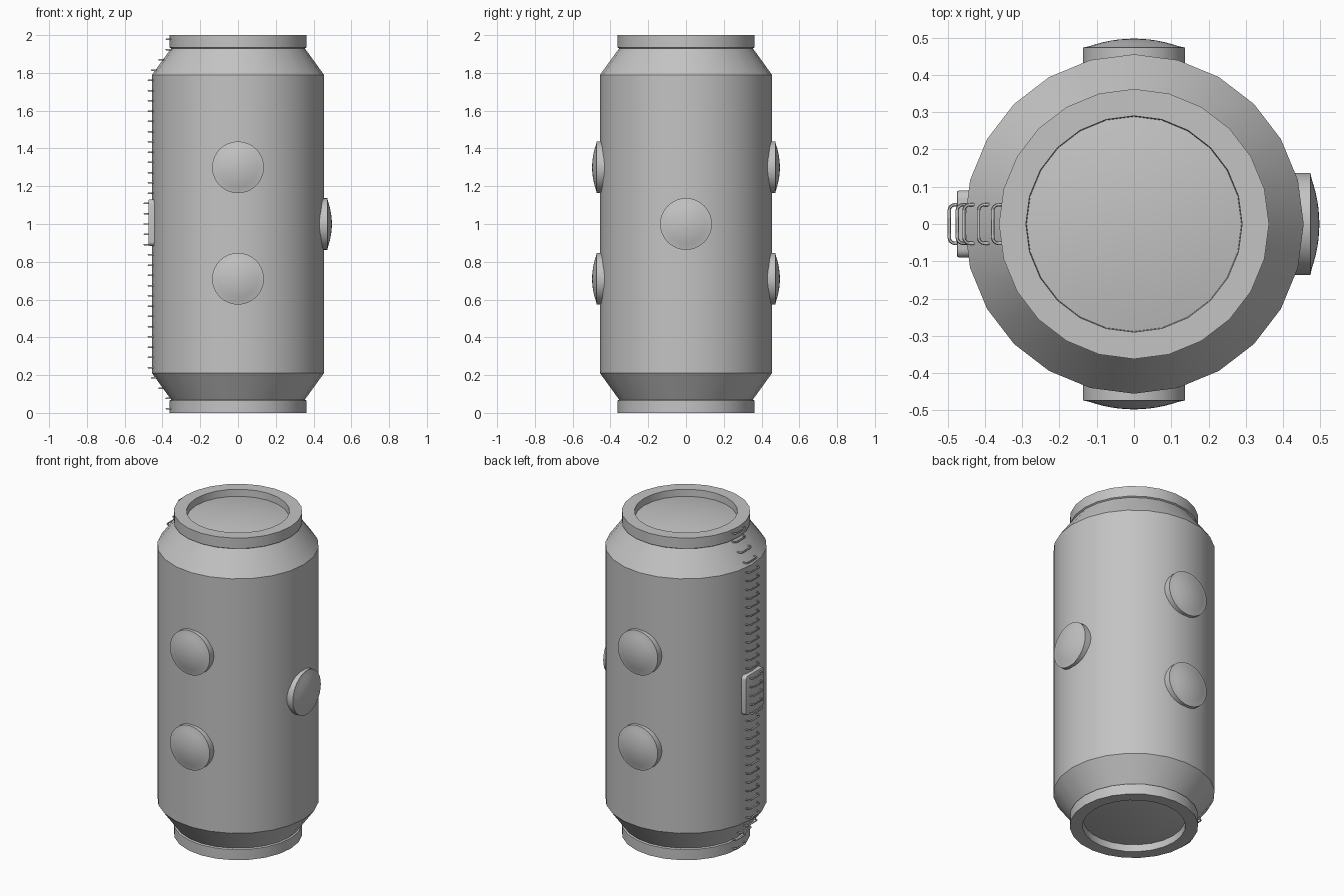
import bpy, bmesh, math
from mathutils import Matrix, Vector

if "Cube" in bpy.data.objects:
    bpy.data.objects.remove(bpy.data.objects["Cube"])

grey = bpy.data.materials.new("plain_grey")
grey.diffuse_color = (0.55, 0.55, 0.55, 1)
grey.use_nodes = True
grey.node_tree.nodes["Principled BSDF"].inputs["Base Color"].default_value = grey.diffuse_color


def finish(name, bm, smooth=30):
    bmesh.ops.remove_doubles(bm, verts=bm.verts, dist=1e-5)
    bmesh.ops.recalc_face_normals(bm, faces=bm.faces)
    me = bpy.data.meshes.new(name)
    bm.to_mesh(me)
    bm.free()
    ob = bpy.data.objects.new(name, me)
    bpy.context.collection.objects.link(ob)
    me.materials.append(grey)
    bpy.ops.object.select_all(action='DESELECT')
    ob.select_set(True)
    bpy.context.view_layer.objects.active = ob
    bpy.ops.object.shade_smooth_by_angle(angle=math.radians(smooth))
    return ob


def lathe(name, profile, sides, matrix=Matrix()):
    """Spin (radius, height) points about z; pole points have radius 0."""
    bm = bmesh.new()
    vs = [bm.verts.new((r, 0, z)) for r, z in profile]
    es = [bm.edges.new(p) for p in zip(vs, vs[1:])]
    bmesh.ops.spin(bm, geom=vs + es, cent=(0, 0, 0), axis=(0, 0, 1),
                   angle=2 * math.pi, steps=sides, use_merge=False)
    bmesh.ops.remove_doubles(bm, verts=bm.verts, dist=1e-5)
    bmesh.ops.transform(bm, matrix=matrix, verts=bm.verts)
    return finish(name, bm)


def dome(r, base, height, n=6):
    """Shallow cap profile from its edge up to the pole."""
    return [(r * (1 - i / n), base + height * (1 - (1 - i / n) ** 2)) for i in range(n + 1)]


# can body with neck, rim and recessed domed lid, mirrored top and bottom
upper = [(0.455, 1.79), (0.354, 1.93), (0.362, 1.935), (0.362, 2.0), (0.29, 2.0)]
upper += dome(0.288, 1.957, 0.028)
lower = [(r, 2 - z) for r, z in reversed(upper)]
lathe("can_body", lower + upper, 24)

# round domed buttons: two at front, two at back, one on the right
button = [(0.137, 0.40), (0.137, 0.473), (0.122, 0.476)] + dome(0.122, 0.476, 0.021)
spots = [("front", (0, -1, 0), 0.71), ("front", (0, -1, 0), 1.30),
         ("back", (0, 1, 0), 0.71), ("back", (0, 1, 0), 1.30),
         ("right", (1, 0, 0), 1.0)]
for side, d, z in spots:
    rot = Vector(d).to_track_quat('Z', 'Y').to_matrix().to_4x4()
    lathe(f"button_{side}", button, 32, Matrix.Translation((0, 0, z)) @ rot)

# rounded plate on the left
bm = bmesh.new()
bmesh.ops.create_cube(bm, size=1, matrix=Matrix.Translation((-0.4525, 0, 1.007))
                      @ Matrix.Diagonal((0.045, 0.18, 0.245, 1)))
corners = [e for e in bm.edges if abs(e.verts[0].co.x - e.verts[1].co.x) > 0.01]
bmesh.ops.bevel(bm, geom=corners, offset=0.022, segments=4, profile=0.5, affect='EDGES')
rim = [e for e in bm.edges if all(v.co.x < -0.47 for v in e.verts)]
bmesh.ops.bevel(bm, geom=rim, offset=0.006, segments=2, profile=0.5, affect='EDGES')
finish("left_plate", bm)


def surface(z):
    """Radius of the can at height z."""
    h = max(z, 2 - z)
    if h < 1.79:
        return 0.455
    return max(0.36, 0.455 - (h - 1.79) * 0.101 / 0.14)


def ring(bm, x, z):
    """Rounded rectangular wire loop lying flat, partly sunk in the surface."""
    hx, hy, cr, tube, k = 0.026, 0.052, 0.016, 0.0045, 6
    path = []
    for q, (sx, sy) in enumerate([(1, 1), (-1, 1), (-1, -1), (1, -1)]):
        for i in range(5):
            a = math.pi / 2 * (q + i / 4)
            path.append((sx * (hx - cr), sy * (hy - cr), cr, a))
    loops = []
    for cx, cy, c, a in path:
        loop = []
        for j in range(k):
            t = 2 * math.pi * j / k
            r = c + tube * math.cos(t)
            loop.append(bm.verts.new((x + cx + r * math.cos(a), cy + r * math.sin(a),
                                      z + tube * math.sin(t))))
        loops.append(loop)
    for a, b in zip(loops, loops[1:] + loops[:1]):
        for j in range(k):
            bm.faces.new((a[j], b[j], b[(j + 1) % k], a[(j + 1) % k]))


# column of wire teeth from bottom to top
bm = bmesh.new()
count = 37
for i in range(count):
    z = 0.022 + i * (1.956 / (count - 1))
    x = 0.4695 if 0.885 < z < 1.13 else surface(z) - 0.007
    ring(bm, -x, z)
finish("wire_teeth", bm, 60)
